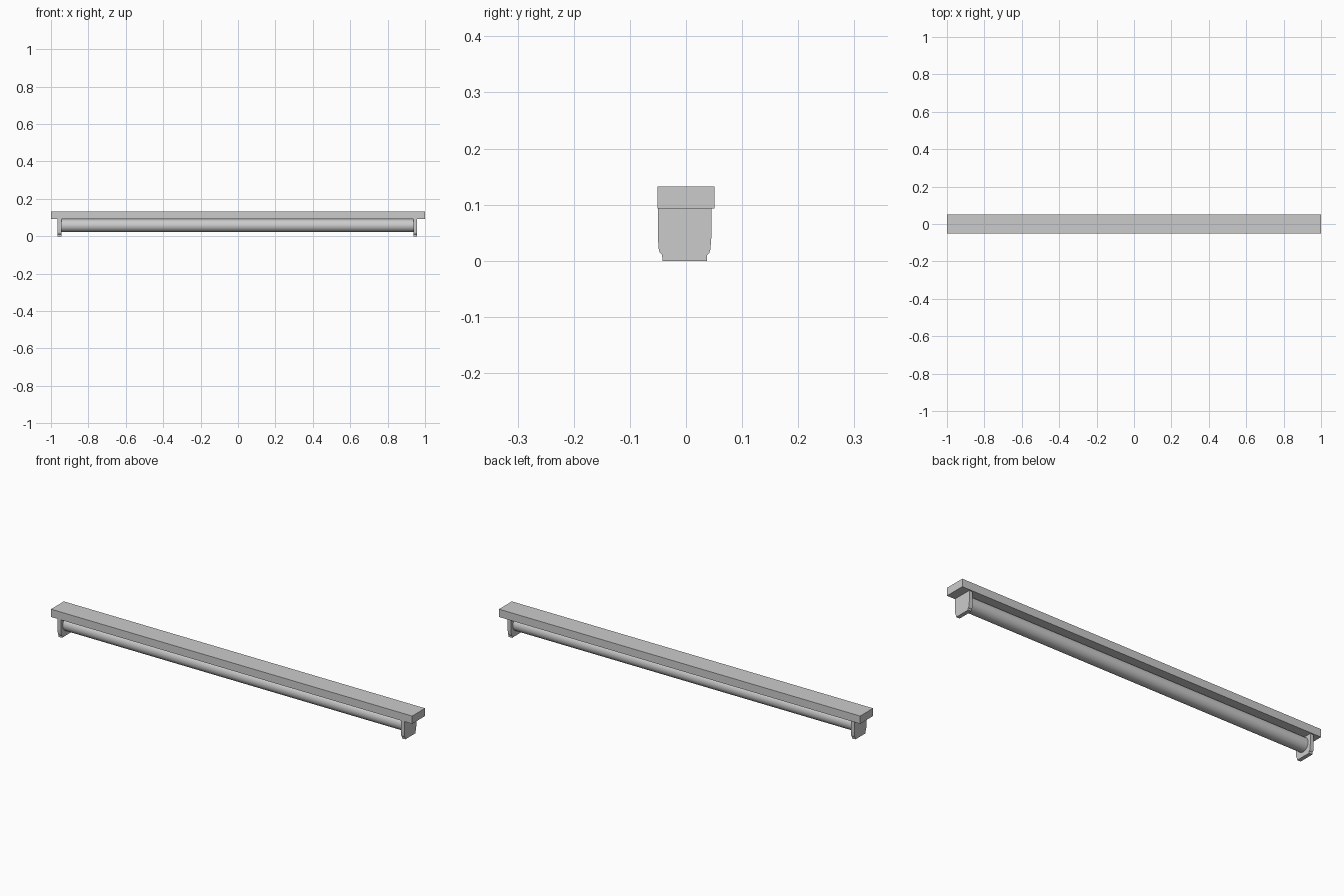
import bpy
import bmesh
import math

if "Cube" in bpy.data.objects:
    bpy.data.objects.remove(bpy.data.objects["Cube"])

grey = bpy.data.materials.new("light_grey")
grey.use_nodes = True
colour = (0.6, 0.6, 0.6, 1)
grey.diffuse_color = colour
grey.node_tree.nodes["Principled BSDF"].inputs["Base Color"].default_value = colour

MID_X, MID_Y = -0.004, -0.0025


def end_holder(name, x0, x1):
    """Extrude the holder outline along x."""
    half = [(0.0475, 0.093), (0.0475, 0.04), (0.046, 0.02),
            (0.044, 0.014), (0.040, 0.010), (0.0395, 0)]
    outline = [(MID_Y + y, z) for y, z in half]
    outline += [(MID_Y - y, z) for y, z in reversed(half)]
    bm = bmesh.new()
    face = bm.faces.new([bm.verts.new((x0, y, z)) for y, z in outline])
    out = bmesh.ops.extrude_face_region(bm, geom=[face])
    verts = [v for v in out["geom"] if isinstance(v, bmesh.types.BMVert)]
    bmesh.ops.translate(bm, verts=verts, vec=(x1 - x0, 0, 0))
    bmesh.ops.recalc_face_normals(bm, faces=bm.faces)
    mesh = bpy.data.meshes.new(name)
    bm.to_mesh(mesh)
    bm.free()
    mesh.materials.append(grey)
    bpy.context.collection.objects.link(bpy.data.objects.new(name, mesh))


# Mounting bar
bpy.ops.mesh.primitive_cube_add(size=1, location=(0, 0, 0.1125))
bar = bpy.context.object
bar.name = "mounting_bar"
bar.scale = (2, 0.102, 0.039)
bar.data.materials.append(grey)

# Holders at both ends
end_holder("right_holder", MID_X - 0.96, MID_X - 0.941)
end_holder("left_holder", MID_X + 0.941, MID_X + 0.96)

# Lamp tube
bpy.ops.mesh.primitive_cylinder_add(vertices=48, radius=0.034, depth=1.884,
                                    location=(MID_X, MID_Y, 0.057),
                                    rotation=(0, math.pi / 2, 0))
tube = bpy.context.object
tube.name = "lamp_tube"
tube.data.materials.append(grey)
bpy.ops.object.shade_smooth_by_angle(angle=math.radians(30))
